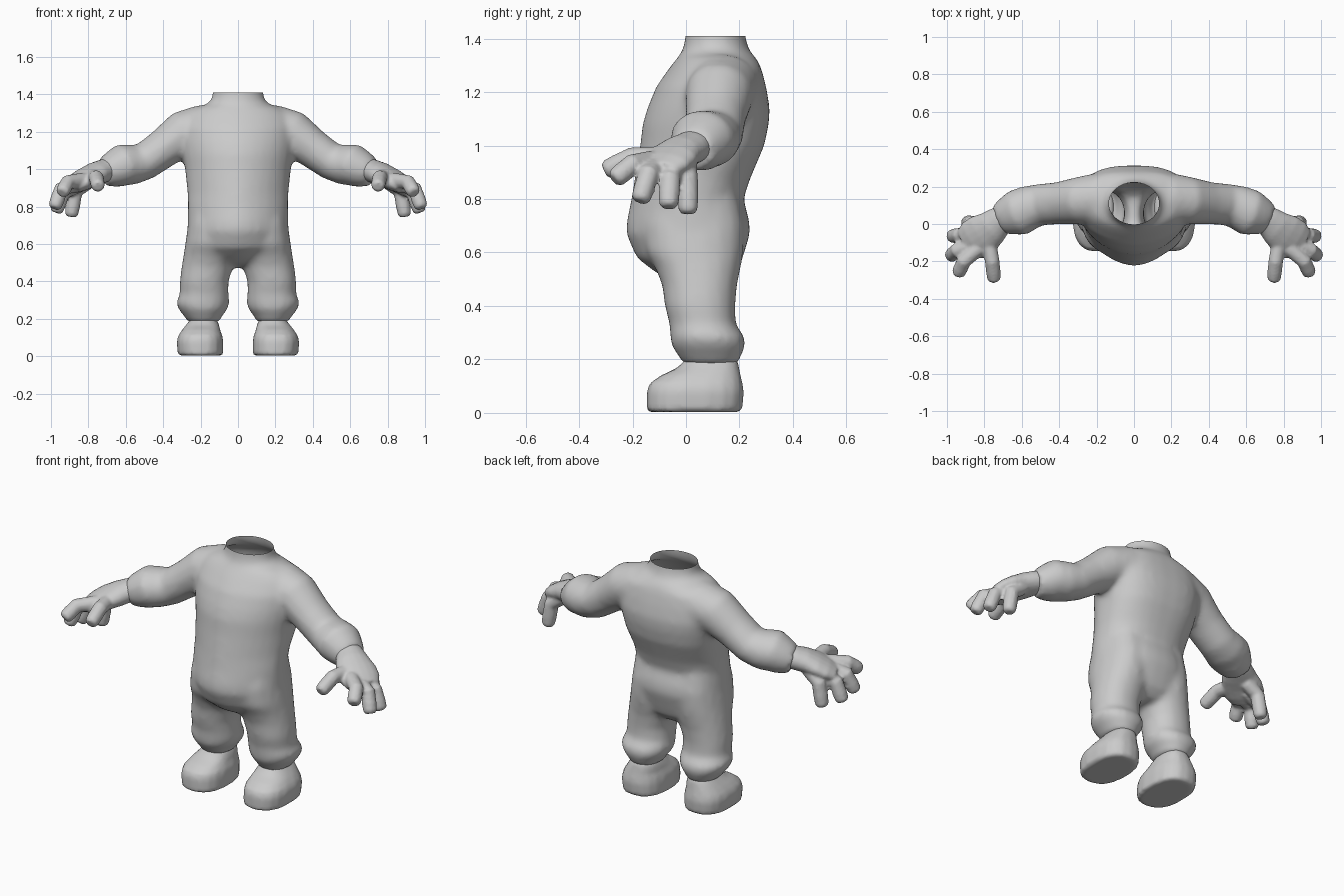
import bpy, bmesh, math
from mathutils import Vector

if "Cube" in bpy.data.objects:
    bpy.data.objects.remove(bpy.data.objects["Cube"])

grey = bpy.data.materials.new("plain grey")
grey.diffuse_color = (0.6, 0.6, 0.6, 1)
grey.use_nodes = True
grey.node_tree.nodes["Principled BSDF"].inputs["Base Color"].default_value = grey.diffuse_color


def loft(bm, rings, sides=18, powers=None):
    """Skin closed rings (centre, axis_a, axis_b); powers gives (front, back) squareness per ring."""
    loops = []
    for k, (c, a, b) in enumerate(rings):
        front, back = powers[k] if powers else (1, 1)
        loop = []
        for i in range(sides):
            t = 2 * math.pi * (i + 0.5) / sides
            ct, st = math.cos(t), math.sin(t)
            p = back if st > 0 else front
            u = math.copysign(abs(ct) ** p, ct)
            v = math.copysign(abs(st) ** p, st)
            loop.append(bm.verts.new(Vector(c) + Vector(a) * u + Vector(b) * v))
        loops.append(loop)
    for l0, l1 in zip(loops, loops[1:]):
        for i in range(sides):
            j = (i + 1) % sides
            bm.faces.new((l0[i], l0[j], l1[j], l1[i]))
    bm.faces.new(loops[0][::-1])
    bm.faces.new(loops[-1])


def level_rings(rows):
    """Horizontal rings from (z, x0, x1, y0, y1)."""
    return [(((x0 + x1) / 2, (y0 + y1) / 2, z), ((x1 - x0) / 2, 0, 0),
             (0, (y1 - y0) / 2, 0)) for z, x0, x1, y0, y1 in rows]


def tube_rings(rows):
    """Rings across a path from (x, y, z, flat radius, upright radius)."""
    pts = [Vector(r[:3]) for r in rows]
    out = []
    for i, r in enumerate(rows):
        d = (pts[min(i + 1, len(pts) - 1)] - pts[max(i - 1, 0)]).normalized()
        side = Vector((0, 0, 1)).cross(d).normalized()
        out.append((pts[i], side * r[3], d.cross(side) * r[4]))
    return out


def mirror(bm):
    """Copy everything to the other side of x = 0."""
    geom = bmesh.ops.duplicate(bm, geom=bm.verts[:] + bm.edges[:] + bm.faces[:])["geom"]
    for v in geom:
        if isinstance(v, bmesh.types.BMVert):
            v.co.x = -v.co.x
    bmesh.ops.reverse_faces(bm, faces=[f for f in geom if isinstance(f, bmesh.types.BMFace)])


def finish(bm, name, voxel, smooth, cut=None):
    """Fuse overlapping volumes into one soft skin, optionally opened above a height."""
    bmesh.ops.recalc_face_normals(bm, faces=bm.faces)
    me = bpy.data.meshes.new(name)
    bm.to_mesh(me)
    bm.free()
    ob = bpy.data.objects.new(name, me)
    bpy.context.collection.objects.link(ob)
    m = ob.modifiers.new("fuse", 'REMESH')
    m.mode, m.voxel_size = 'VOXEL', voxel
    m = ob.modifiers.new("soften", 'SMOOTH')
    m.factor, m.iterations = 0.5, smooth
    dg = bpy.context.evaluated_depsgraph_get()
    baked = bpy.data.meshes.new_from_object(ob.evaluated_get(dg))
    ob.modifiers.clear()
    ob.data = baked
    bm = bmesh.new()
    bm.from_mesh(baked)
    if cut:
        bmesh.ops.bisect_plane(bm, geom=bm.verts[:] + bm.edges[:] + bm.faces[:],
                               plane_co=(0, 0, cut), plane_no=(0, 0, 1), clear_outer=True)
    for f in bm.faces:
        f.smooth = True
        f.material_index = 0
    bm.to_mesh(baked)
    bm.free()
    baked.materials.clear()
    baked.materials.append(grey)
    return ob


# Suit: legs and sleeves, mirrored, then the torso with an open neck
suit = bmesh.new()
legs = level_rings([
    (0.18, .10, .265, -.01, .195), (0.215, .085, .29, -.03, .207), (0.25, .055, .318, -.055, .225),
    (0.285, .045, .333, -.06, .22), (0.33, .05, .312, -.062, .187), (0.40, .05, .312, -.08, .185),
    (0.48, .025, .302, -.09, .192), (0.54, .0, .292, -.115, .205), (0.60, .0, .283, -.15, .215),
    (0.70, .0, .268, -.16, .22), (0.84, .02, .25, -.12, .19)])
loft(suit, legs, powers=[(.92, .92)] * len(legs))
loft(suit, tube_rings([
    (.10, .14, 1.20, .12, .10), (.20, .137, 1.215, .135, .13), (.29, .125, 1.19, .128, .125),
    (.40, .112, 1.11, .114, .105), (.50, .103, 1.04, .112, .10), (.56, .088, 1.025, .12, .108),
    (.62, .06, 1.022, .127, .113), (.67, .045, .995, .108, .098), (.72, .025, .98, .085, .075)]))
mirror(suit)
# Belly comes to a soft ridge in front, the upper back is broad and flat
body = [(.475, .06, .02, .14), (.50, .17, -.07, .17), (.53, .235, -.12, .195),
        (.58, .262, -.185, .212), (.67, .27, -.225, .24), (.72, .27, -.222, .237),
        (.80, .268, -.205, .215), (.875, .27, -.193, .24), (1.0, .283, -.172, .293),
        (1.08, .297, -.163, .31), (1.14, .307, -.145, .314), (1.22, .31, -.112, .30),
        (1.29, .285, -.063, .282), (1.325, .235, -.035, .265), (1.35, .16, -.015, .24),
        (1.38, .139, -.007, .229), (1.41, .135, -.002, .222), (1.48, .133, 0, .22)]
loft(suit, level_rings([(z, -w, w, y0, y1) for z, w, y0, y1 in body]), sides=32,
     powers=[(1, 1) if z > 1.32 else (1.1, .75) if z > .95 else (1.18, .85) for z, *_ in body])
finish(suit, "suit", 0.016, 9, cut=1.41)

# Boots: rounded toe, flat sole
boots = bmesh.new()
shoe = level_rings([
    (0.003, .080, .320, -.146, .207), (0.03, .078, .325, -.147, .213), (0.08, .078, .328, -.147, .217),
    (0.11, .083, .32, -.137, .212), (0.14, .095, .30, -.095, .205), (0.165, .10, .28, -.04, .20),
    (0.19, .11, .26, -.01, .195), (0.205, .12, .25, .0, .185)])
loft(boots, shoe, powers=[(.8, .8)] * len(shoe))
mirror(boots)
finish(boots, "boots", 0.014, 1)

# Hands: wrist and palm, four splayed fingers and a thumb
hands = bmesh.new()
loft(hands, tube_rings([
    (.69, .03, 1.0, .076, .062), (.72, .015, .99, .08, .062), (.76, -.02, .975, .095, .062),
    (.81, -.055, .952, .112, .056), (.855, -.085, .927, .112, .050), (.895, -.11, .905, .09, .038)]))
for root, knuckle, tip in [
        ((.80, .0, .935), (.87, .006, .88), (.893, .008, .745)),
        ((.84, -.05, .92), (.935, -.06, .875), (.975, -.065, .768)),
        ((.84, -.10, .925), (.945, -.14, .895), (.982, -.172, .79)),
        ((.83, -.13, .94), (.91, -.20, .93), (.942, -.27, .872)),
        ((.78, -.07, .955), (.758, -.20, .955), (.747, -.305, .905))]:
    r, k, t = Vector(root), Vector(knuckle), Vector(tip)
    path = [(r, .042), (r.lerp(k, .6), .040), (k, .040), (k.lerp(t, .55), .040),
            (k.lerp(t, .88), .037), (t, .026)]
    loft(hands, tube_rings([(*p, w, w) for p, w in path]), sides=10)
mirror(hands)
finish(hands, "hands", 0.009, 3)
